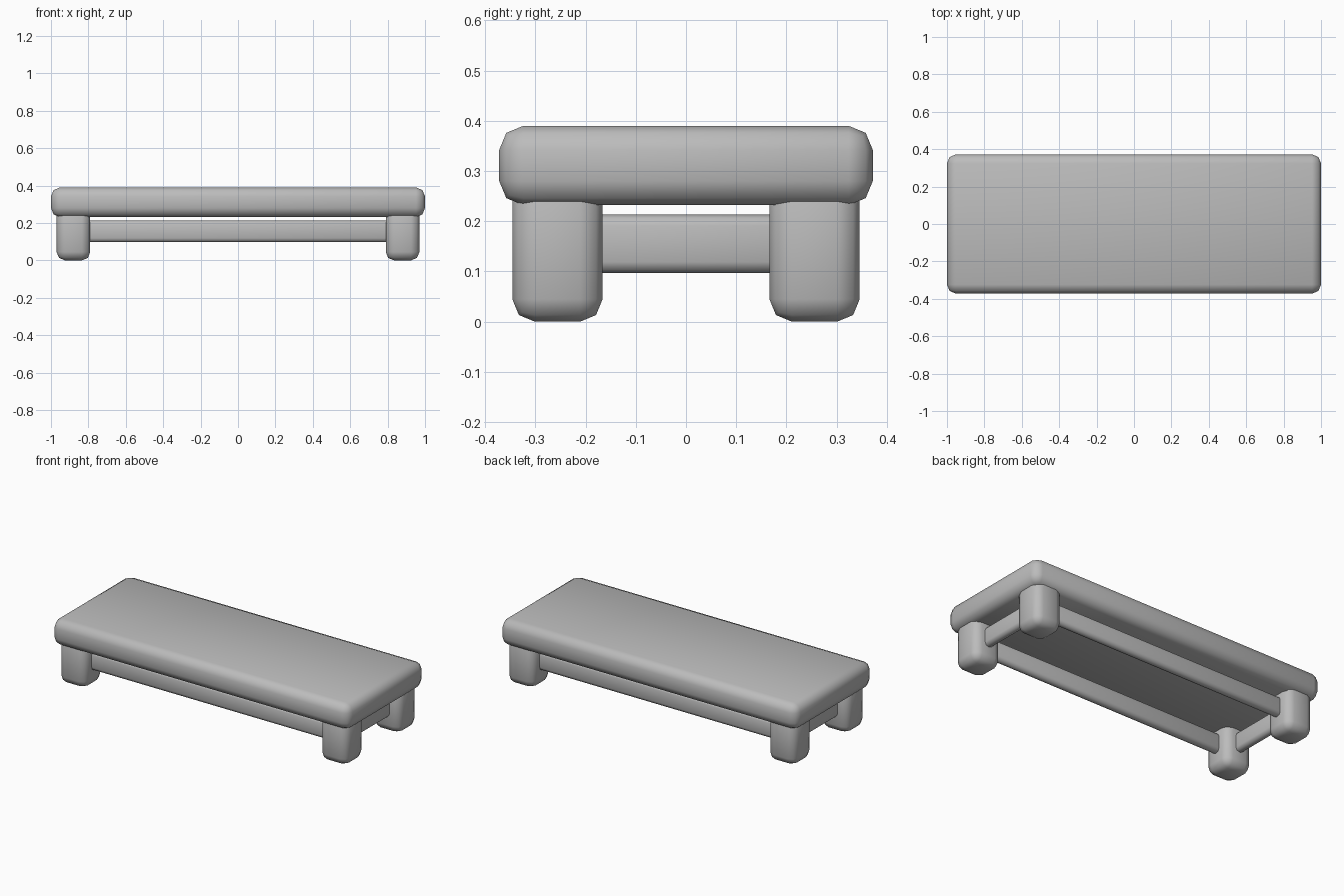
import bpy
import bmesh
from math import radians
from mathutils import Vector

if "Cube" in bpy.data.objects:
    bpy.data.objects.remove(bpy.data.objects["Cube"])

# Single matte grey
grey = bpy.data.materials.new("plain_grey")
grey.use_nodes = True
color = (0.5, 0.5, 0.5, 1)
grey.diffuse_color = color
grey.node_tree.nodes["Principled BSDF"].inputs["Base Color"].default_value = color


def rounded_box(name, center, size, radius):
    """Box with softly rounded edges, shaded smooth."""
    bm = bmesh.new()
    bmesh.ops.create_cube(bm, size=1)
    bmesh.ops.scale(bm, vec=Vector(size), verts=bm.verts)
    bmesh.ops.bevel(bm, geom=bm.edges[:], offset=radius, segments=2,
                    profile=0.5, affect='EDGES')
    mesh = bpy.data.meshes.new(name)
    bm.to_mesh(mesh)
    bm.free()
    mesh.materials.append(grey)
    obj = bpy.data.objects.new(name, mesh)
    obj.location = center
    bpy.context.collection.objects.link(obj)
    bpy.ops.object.select_all(action='DESELECT')
    obj.select_set(True)
    bpy.context.view_layer.objects.active = obj
    bpy.ops.object.shade_smooth_by_angle(angle=radians(60))
    return obj


leg_x, leg_y, leg_width = 0.88, 0.256, 0.18
rail_z, rail_height, rail_thick = 0.155, 0.116, 0.05

# Thick table top
rounded_box("table_top", (0, 0, 0.311), (2, 0.744, 0.158), 0.048)

# Legs, sunk into the top
for x_name, sx in (("left", 1), ("right", -1)):
    for y_name, sy in (("front", -1), ("back", 1)):
        rounded_box(f"{y_name}_{x_name}_leg", (sx * leg_x, sy * leg_y, 0.145),
                    (leg_width, leg_width, 0.29), 0.045)

# Long rails between the legs
for name, sy in (("front", -1), ("back", 1)):
    rounded_box(f"{name}_rail", (0, sy * leg_y, rail_z),
                (2 * leg_x, rail_thick, rail_height), 0.022)

# Short end rails
for name, sx in (("left", 1), ("right", -1)):
    rounded_box(f"{name}_rail", (sx * leg_x, 0, rail_z),
                (rail_thick, 2 * leg_y, rail_height), 0.022)
